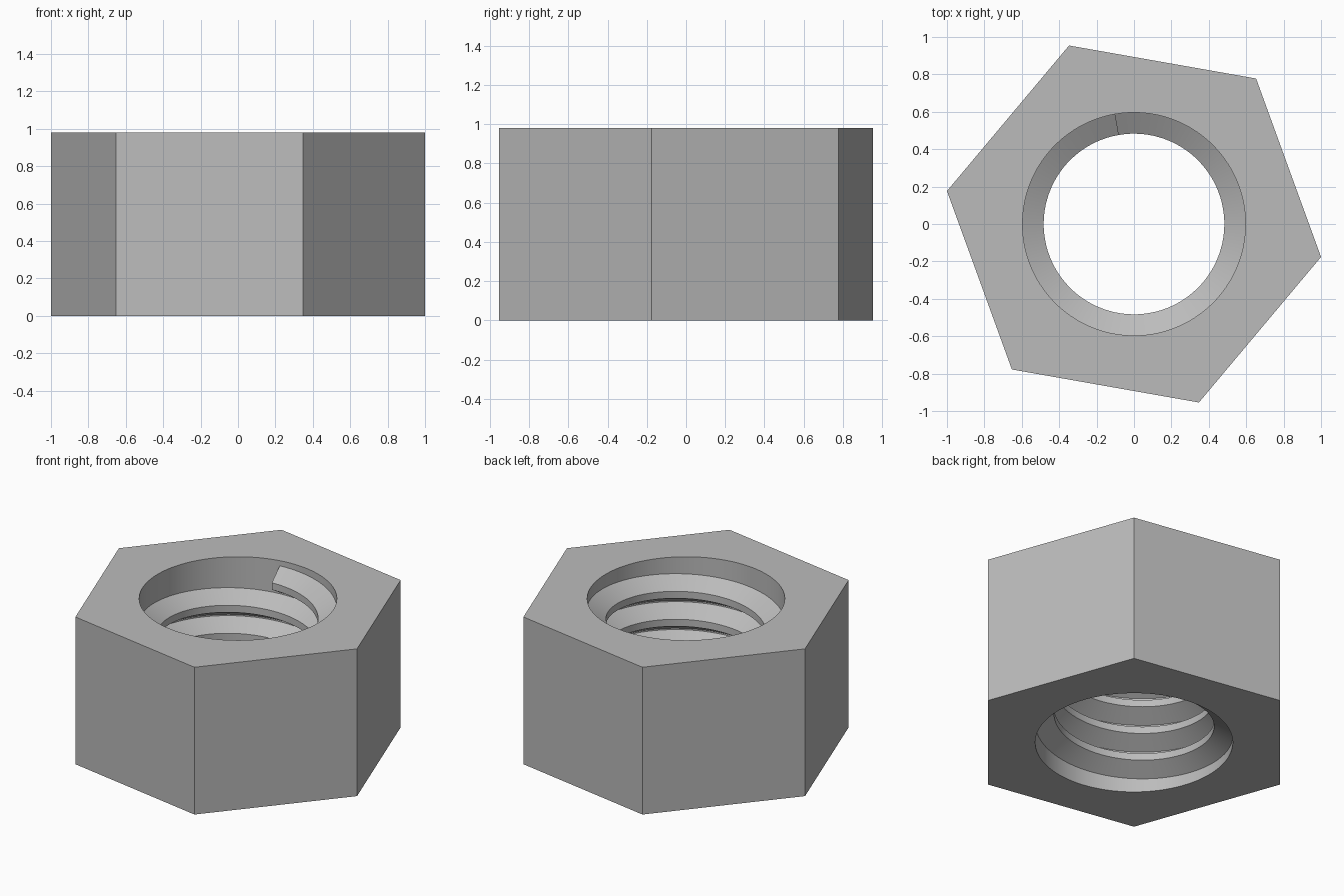
import bpy, bmesh, math

if "Cube" in bpy.data.objects:
    bpy.data.objects.remove(bpy.data.objects["Cube"])

HEIGHT = 0.98
HEX_RADIUS = 1.0154
BORE = 0.596
CREST = 0.483
PITCH = 0.186
TURNS = 4
STEPS = 96                       # segments per turn
END_ANGLE = math.radians(100)    # where the thread starts and stops
TOP_GAP = 0.034                  # bore wall above the thread end

steel = bpy.data.materials.new("grey_steel")
steel.use_nodes = True
colour = (0.5, 0.5, 0.5, 1)
steel.diffuse_color = colour
steel.node_tree.nodes["Principled BSDF"].inputs["Base Color"].default_value = colour


def finish(bm, name):
    """Turn a bmesh into a smooth-by-angle object."""
    bmesh.ops.recalc_face_normals(bm, faces=bm.faces)
    mesh = bpy.data.meshes.new(name)
    bm.to_mesh(mesh)
    bm.free()
    mesh.materials.append(steel)
    obj = bpy.data.objects.new(name, mesh)
    bpy.context.collection.objects.link(obj)
    bpy.ops.object.select_all(action="DESELECT")
    obj.select_set(True)
    bpy.context.view_layer.objects.active = obj
    bpy.ops.object.shade_smooth_by_angle(angle=math.radians(25))
    return obj


def ring(bm, radius, count, start):
    """Closed loop of edges on the ground."""
    angles = [start + math.tau * i / count for i in range(count)]
    verts = [bm.verts.new((radius * math.cos(a), radius * math.sin(a), 0)) for a in angles]
    return [bm.edges.new((verts[i - 1], verts[i])) for i in range(count)]


# Hexagonal body with a round bore
bm = bmesh.new()
outline = ring(bm, HEX_RADIUS, 6, math.radians(-10)) + ring(bm, BORE, STEPS, END_ANGLE)
bmesh.ops.triangle_fill(bm, edges=outline, use_beauty=True, normal=(0, 0, 1))
top = bmesh.ops.extrude_face_region(bm, geom=bm.faces[:], use_keep_orig=True)["geom"]
bmesh.ops.translate(bm, vec=(0, 0, HEIGHT), verts=[v for v in top if isinstance(v, bmesh.types.BMVert)])
finish(bm, "nut_body")

# Internal thread: a trapezoid swept up a right-handed helix
root = BORE + 0.003
crest_half = PITCH / 8
slope = math.tan(math.radians(30))
base_half = crest_half + (root - CREST) * slope
profile = [(root, -base_half), (CREST, -crest_half), (CREST, crest_half), (root, base_half)]
top_z = HEIGHT - TOP_GAP - crest_half - (BORE - CREST) * slope

bm = bmesh.new()
sections = []
for i in range(TURNS * STEPS + 1):
    a = END_ANGLE + math.tau * i / STEPS
    z = top_z - PITCH * (TURNS - i / STEPS)
    sections.append([bm.verts.new((r * math.cos(a), r * math.sin(a), z + dz)) for r, dz in profile])
for low, high in zip(sections, sections[1:]):
    for k in range(len(profile)):
        bm.faces.new((low[k - 1], low[k], high[k], high[k - 1]))
bm.faces.new(sections[0])
bm.faces.new(sections[-1])
finish(bm, "inner_thread")
